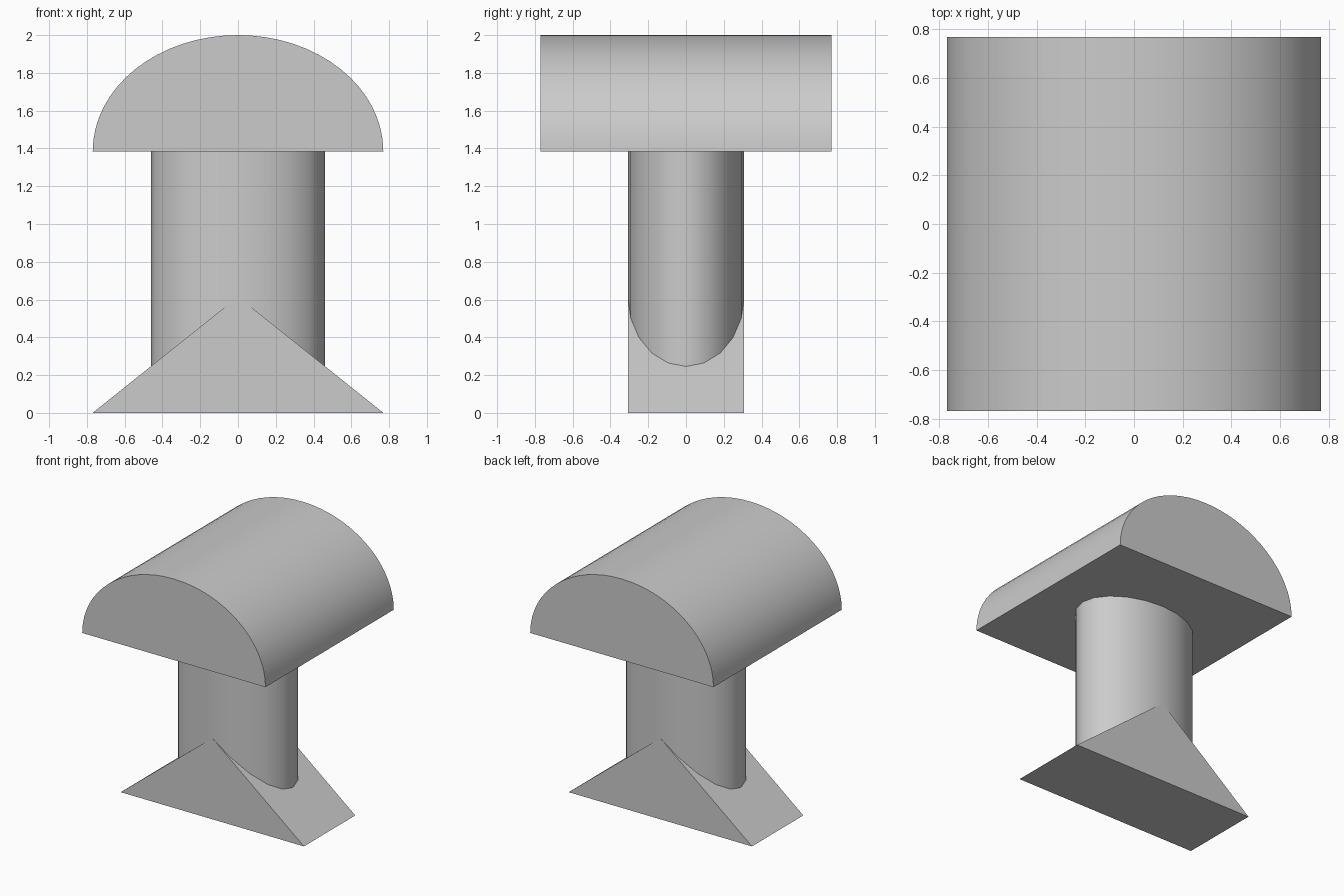
import bpy
import bmesh
from math import cos, sin, pi, radians

cube = bpy.data.objects.get("Cube")
if cube:
    bpy.data.objects.remove(cube, do_unlink=True)

U = 2 / 13  # building module

grey = bpy.data.materials.new("plain grey")
grey.use_nodes = True
colour = (0.6, 0.6, 0.6, 1)
grey.diffuse_color = colour
grey.node_tree.nodes["Principled BSDF"].inputs["Base Color"].default_value = colour


def extrude_profile(name, points, direction, smooth=False):
    """Make a closed solid by sweeping a flat profile along a direction."""
    bm = bmesh.new()
    face = bm.faces.new([bm.verts.new(p) for p in points])
    swept = bmesh.ops.extrude_face_region(bm, geom=[face], use_keep_orig=True)
    verts = [v for v in swept["geom"] if isinstance(v, bmesh.types.BMVert)]
    bmesh.ops.translate(bm, verts=verts, vec=direction)
    bmesh.ops.recalc_face_normals(bm, faces=bm.faces)
    mesh = bpy.data.meshes.new(name)
    bm.to_mesh(mesh)
    bm.free()
    mesh.materials.append(grey)
    obj = bpy.data.objects.new(name, mesh)
    bpy.context.collection.objects.link(obj)
    if smooth:
        bpy.ops.object.select_all(action="DESELECT")
        obj.select_set(True)
        bpy.context.view_layer.objects.active = obj
        bpy.ops.object.shade_smooth_by_angle(angle=radians(35))
    return obj


# Half-round cap
steps = 32
arch = [(5 * U * cos(pi * i / steps), -5 * U, 9 * U + 4 * U * sin(pi * i / steps))
        for i in range(steps + 1)]
extrude_profile("half_round_cap", arch, (0, 10 * U, 0), smooth=True)

# Oval column, sunk into the base
sides = 20
oval = [(3 * U * cos(2 * pi * i / sides), 2 * U * sin(2 * pi * i / sides), U)
        for i in range(sides)]
extrude_profile("oval_column", oval, (0, 0, 8 * U), smooth=True)

# Triangular base
triangle = [(-5 * U, -2 * U, 0), (5 * U, -2 * U, 0), (0, -2 * U, 4 * U)]
extrude_profile("wedge_base", triangle, (0, 4 * U, 0))
